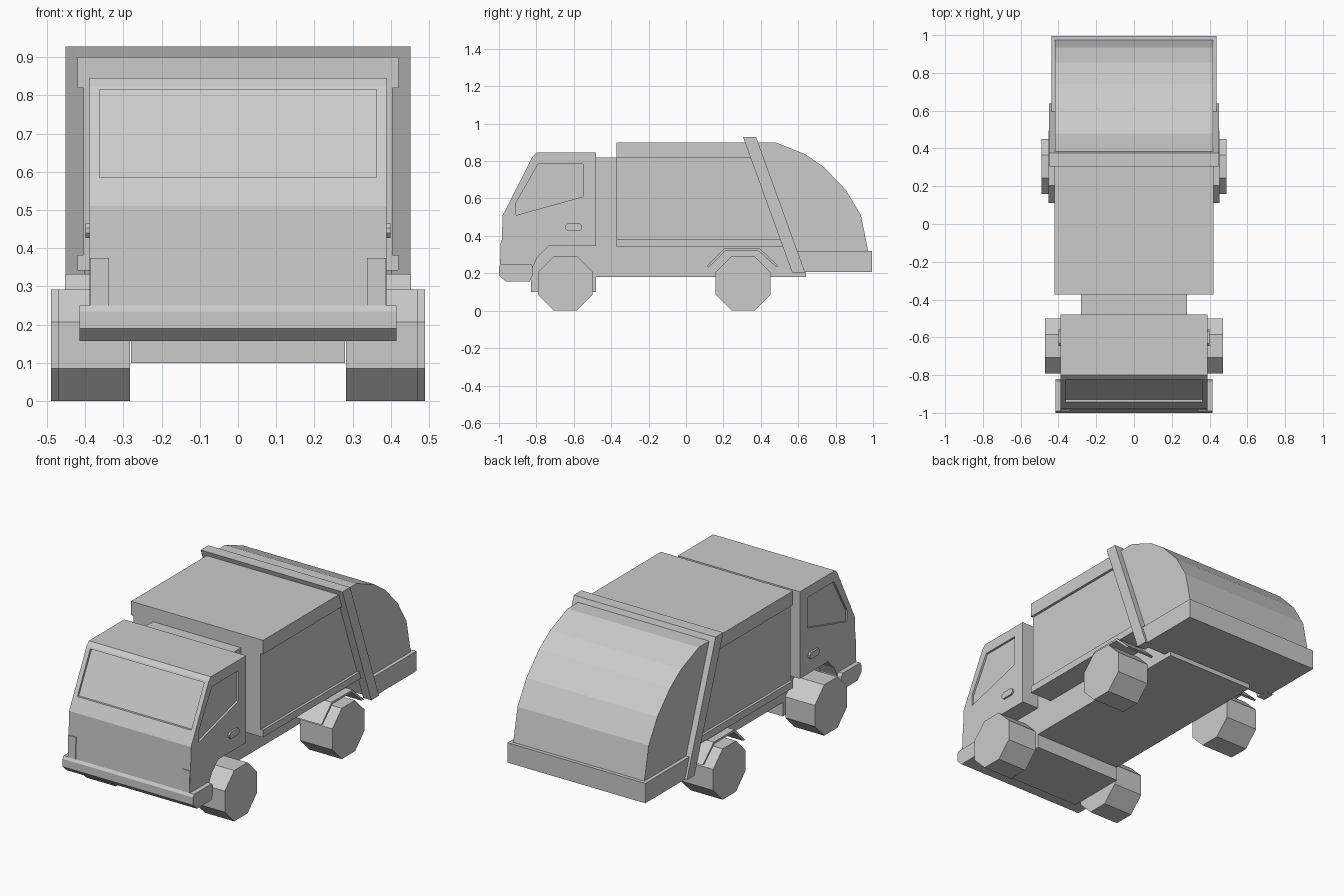
import bpy, bmesh, math

if "Cube" in bpy.data.objects:
    bpy.data.objects.remove(bpy.data.objects["Cube"], do_unlink=True)

GREY = (0.6, 0.6, 0.6, 1)
mat = bpy.data.materials.new("plain grey")
mat.use_nodes = True
mat.diffuse_color = GREY
mat.node_tree.nodes["Principled BSDF"].inputs["Base Color"].default_value = GREY


def finish(name, bm):
    bmesh.ops.recalc_face_normals(bm, faces=bm.faces)
    mesh = bpy.data.meshes.new(name)
    bm.to_mesh(mesh)
    bm.free()
    mesh.materials.append(mat)
    obj = bpy.data.objects.new(name, mesh)
    bpy.context.collection.objects.link(obj)
    return obj


def extrude(name, points, offset):
    """Close a polygon and push it along an offset into a solid."""
    bm = bmesh.new()
    face = bm.faces.new([bm.verts.new(p) for p in points])
    new = bmesh.ops.extrude_face_region(bm, geom=[face])["geom"]
    bmesh.ops.translate(bm, vec=offset, verts=[v for v in new if isinstance(v, bmesh.types.BMVert)])
    return finish(name, bm)


def prism(name, profile, x0, x1):
    """Side profile of (y, z) points extruded across the width."""
    return extrude(name, [(x0, y, z) for y, z in profile], (x1 - x0, 0, 0))


def pair(name, profile, x0, x1):
    return [prism("left_" + name, profile, x0, x1), prism("right_" + name, profile, -x1, -x0)]


def rect(y0, y1, z0, z1):
    return [(y0, z0), (y1, z0), (y1, z1), (y0, z1)]


def cut(target, cutter):
    mod = target.modifiers.new("cut", 'BOOLEAN')
    mod.operation = 'DIFFERENCE'
    mod.solver = 'EXACT'
    mod.object = cutter
    bpy.context.view_layer.objects.active = target
    bpy.ops.object.modifier_apply(modifier=mod.name)
    bpy.data.objects.remove(cutter, do_unlink=True)


# Cab with recessed windscreen and side windows
cab = prism("cab", [(-0.985, 0.2), (-0.99, 0.25), (-0.98, 0.51), (-0.82, 0.825), (-0.8, 0.845),
                    (-0.48, 0.845), (-0.48, 0.345), (-0.735, 0.345), (-0.795, 0.285),
                    (-0.825, 0.22), (-0.83, 0.2)], -0.388, 0.388)
cut(cab, prism("windscreen_cutter", [(-1.1, 0.585), (-0.929, 0.585), (-0.81, 0.815), (-1.1, 0.815)],
               -0.362, 0.362))
window = [(-0.91, 0.51), (-0.55, 0.61), (-0.55, 0.785), (-0.79, 0.785), (-0.91, 0.575)]
for cutter in pair("window_cutter", window, 0.376, 0.45):
    cut(cab, cutter)

# Cab fittings
pair("headlight", [(-0.994, 0.25), (-0.98, 0.25), (-0.98, 0.375), (-0.99, 0.375)], 0.338, 0.387)
pair("door_handle", [(-0.645, 0.44), (-0.633, 0.427), (-0.567, 0.427), (-0.555, 0.44),
                     (-0.555, 0.453), (-0.567, 0.465), (-0.633, 0.465), (-0.645, 0.453)], 0.38, 0.399)
prism("front_bumper", [(-0.99, 0.25), (-1.0, 0.235), (-1.0, 0.19), (-0.965, 0.157),
                       (-0.835, 0.157), (-0.82, 0.19), (-0.82, 0.235), (-0.83, 0.25)], -0.415, 0.415)

# Chassis
prism("front_chassis", rect(-0.83, -0.48, 0.1, 0.35), -0.28, 0.28)
prism("rear_chassis", rect(-0.48, 0.642, 0.18, 0.4), -0.28, 0.28)
prism("cab_body_link", rect(-0.5, -0.36, 0.18, 0.82), -0.28, 0.28)

# Load body: cross-section with recessed sides, run from front to back
half = [(0.42, 0.342), (0.42, 0.383), (0.405, 0.383), (0.405, 0.82), (0.42, 0.82), (0.42, 0.9)]
section = half + [(-x, z) for x, z in reversed(half)]
body = extrude("load_body", [(x, -0.372, z) for x, z in section], (0, 0.9, 0))
for v in body.data.vertices:
    if v.co.y > 0:
        v.co.y = 0.34 + (0.9 - v.co.z) * 0.36

# Rear hopper, its sill and the slanted frame
prism("rear_hopper", [(0.34, 0.9), (0.48, 0.9), (0.64, 0.835), (0.74, 0.765), (0.855, 0.645),
                      (0.935, 0.51), (0.975, 0.315), (0.975, 0.21), (0.59, 0.21)], -0.417, 0.417)
prism("rear_sill", [(0.585, 0.32), (0.995, 0.32), (0.995, 0.206), (0.6, 0.206)], -0.438, 0.438)
pair("frame_post", [(0.305, 0.928), (0.375, 0.928), (0.637, 0.205), (0.567, 0.205)], 0.4, 0.451)
prism("frame_top", [(0.305, 0.928), (0.375, 0.928), (0.392, 0.88), (0.322, 0.88)], -0.42, 0.42)

# Rear mudguards
pair("mudguard", [(0.11, 0.238), (0.205, 0.332), (0.395, 0.332), (0.495, 0.238),
                  (0.48, 0.236), (0.388, 0.32), (0.212, 0.32), (0.125, 0.236)], 0.27, 0.453)

# Eight-sided wheels resting on a flat
R = 0.146 / math.cos(math.pi / 8)
for name, y, outer in (("front_wheel", -0.645, 0.47), ("rear_wheel", 0.305, 0.489)):
    ring = [(i + 0.5) * math.pi / 4 for i in range(8)]
    pair(name, [(y + R * math.cos(a), 0.146 + R * math.sin(a)) for a in ring], 0.282, outer)
